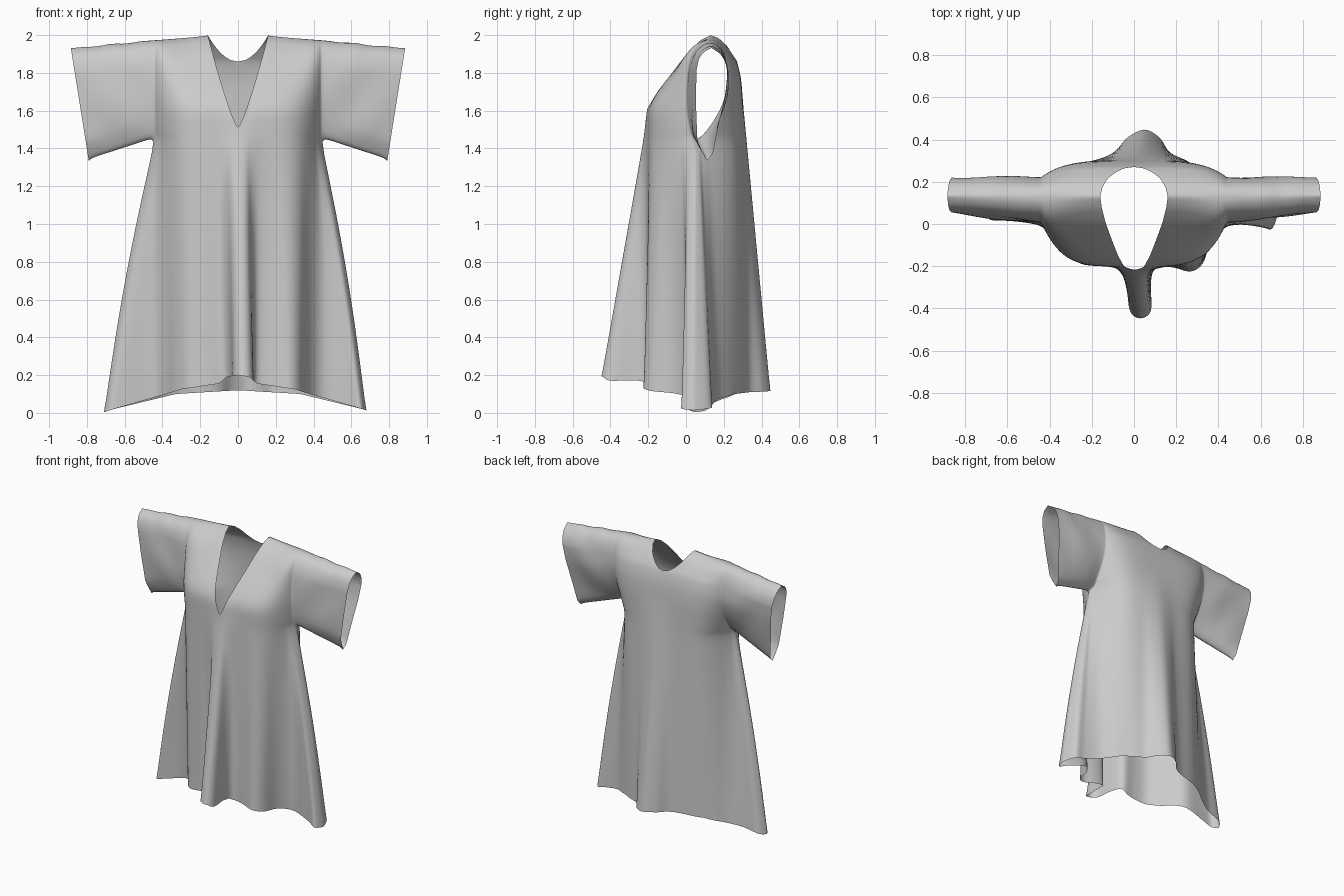
import bpy, bmesh, math
from mathutils import Vector

if "Cube" in bpy.data.objects:
    bpy.data.objects.remove(bpy.data.objects["Cube"])

CHEST, ARM, YS = 1.45, 0.44, 0.13       # underarm height, armhole x, shoulder line y
COLS = 56                               # columns per half panel

# hem outlines (x, y), left to right, with the hanging folds
FRONT = [(-.71, .06), (-.68, .02), (-.6, .02), (-.46, .025), (-.385, -.03), (-.33, -.12),
         (-.26, -.185), (-.16, -.2), (-.07, -.2), (-.035, -.28), (-.02, -.41),
         (.03, -.447), (.08, -.41), (.08, -.28), (.10, -.21), (.18, -.205), (.27, -.225),
         (.33, -.18), (.37, -.06), (.45, .015), (.58, .0), (.65, -.025), (.68, .04)]
BACK = [(-.71, .06), (-.67, .11), (-.56, .13), (-.46, .18), (-.38, .235), (-.28, .28),
        (-.16, .31), (-.09, .345), (-.03, .41), (.05, .447), (.12, .41), (.17, .34),
        (.25, .30), (.35, .24), (.45, .17), (.56, .14), (.64, .13), (.68, .04)]


def spline(pts, t):
    """Catmull-Rom through pts, t in 0..1"""
    n = len(pts) - 1
    i = min(int(t * n), n - 1)
    f = t * n - i
    a, b, c, d = (Vector(pts[min(max(j, 0), n)]) for j in (i - 1, i, i + 1, i + 2))
    return 0.5 * (2 * b + (c - a) * f + (2 * a - 5 * b + 4 * c - d) * f * f
                  + (3 * b - a - 3 * c + d) * f ** 3)


def ramp(pts, v):
    """piecewise-linear lookup"""
    for (a, p), (b, q) in zip(pts, pts[1:]):
        if v <= b:
            return p + (q - p) * (v - a) / (b - a)
    return pts[-1][1]


def chest_x(u, front, s=0):
    """chest position of a column, keeping the folds vertical"""
    a = ramp([(0, 0), (.18, .07), (.27, .11), (.36, .18), (.45, .255), (.545, .32),
              (.64, .37), (.75, .41), (1, ARM)], abs(u))
    b = ramp([(0, 0), (.18, .1), (.3, .18), (.41, .28), (.53, .36), (.65, .41), (.77, .43), (1, ARM)], abs(u))
    return a if front else b + (a - b) * s


def chest_y(x, front, s=0):
    k = (abs(x) / ARM) ** 5
    rise = max(0, 1 - s / .38)
    if front:
        return -.2 + .25 * k - .025 * rise * math.exp(-((x - .02) / .1) ** 2)
    return .3 - .25 * k + .02 * rise * math.exp(-((x - .04) / .13) ** 2)


def skirt(u, w, front):
    """hem (w=0) to chest (w=1)"""
    h = spline(FRONT if front else BACK, (u + 1) / 2)
    hz = ramp([(0, .2), (.06, .19), (.1, .155), (.3, .125), (.38, .1), (.66, .02), (.72, .0)]
              if front else [(0, .12), (.33, .1), (.66, .02), (.72, .0)], abs(h.x))
    x = math.copysign(chest_x(u, front), u)
    bow = .02 * math.sin(math.pi * w) * abs(u) ** 3 * math.copysign(1, u)
    y = chest_y(x, front)
    return Vector((h.x + (x - h.x) * w + bow, h.y + (y - h.y) * w, hz + (CHEST - hz) * w))


def yoke(u, side, s, front):
    """chest (s=0) to shoulder line (s=1), with the neck opening"""
    v0, p = (.11, .8) if front else (.745, .5)
    neck = .16 * (max(0, s - v0) / (1 - v0)) ** p
    ax = neck + (ARM - neck) * chest_x(u, front, s) / ARM
    k = (ax / ARM) ** 5
    # the armhole opens quickly in front and behind
    lens = math.sqrt(min(1, s * 3))
    base = chest_y(side * ax, front, s)
    base += -.045 * lens * k if front else .175 * (.5 * lens + .5 * min(1, s / .55)) * k
    f = ramp([(0, 1), (.3, 1), (.45, .86), (.83, .37), (.95, .16), (1, 0)] if front
             else [(0, 1), (.4, 1), (.6, .95), (.75, .82), (.9, .5), (.97, .25), (1, 0)], s)
    f += (math.sqrt(max(0, 1 - s ** 6)) - f) * (ax / ARM) ** 5
    top = 2.0 - .025 * max(0, (ax - .16) / (ARM - .16)) ** .8
    return Vector((side * ax, YS + (base - YS) * f, CHEST + s * (top - CHEST)))


def cuff(side, s, front):
    """teardrop sleeve opening"""
    y = ramp([(0, .11), (.08, .085), (.18, .06), (.5, .053), (.8, .055), (.9, .068), (.96, .09), (1, .135)]
             if front else [(0, .11), (.06, .142), (.3, .17), (.6, .21), (.78, .22), (.88, .208),
                            (.95, .18), (1, .135)], s)
    return Vector((side * (.79 + .095 * s), y, 1.335 + .597 * s))


bm = bmesh.new()


def grid(rows):
    vs = [[bm.verts.new(p) for p in r] for r in rows]
    for a, b in zip(vs, vs[1:]):
        for i in range(len(a) - 1):
            bm.faces.new((a[i], a[i + 1], b[i + 1], b[i]))


S = [0, .02, .05, .08, .11, .14, .18, .23, .29, .35, .41, .47, .53, .59, .65, .7, .745,
     .76, .78, .81, .84, .87, .9, .93, .95, .97, .985, .995, 1]
for side in (-1, 1):
    us = [side * i / COLS for i in range(COLS + 1)]
    for front in (True, False):
        # skirt and yoke half panels
        grid([[skirt(u, w / 20, front) for u in us] for w in range(21)])
        grid([[yoke(u, side, s, front) for u in us] for s in S])
        # sleeve half, drooping between armhole and cuff
        rows = []
        for k in range(19):
            t = k / 18
            row = []
            for s in S:
                p = yoke(side, side, s, front).lerp(cuff(side, s, front), t)
                amp = math.sin(math.pi * t) * math.sin(math.pi * s)
                p.y += amp * (.008 * math.sin(7 * s - 6 * t + side) + (-.006 if front else .006))
                p.z += .005 * math.sin(math.pi * t) * math.sin(17 * t + side) * s
                row.append(p)
            rows.append(row)
        grid(rows)

# weld panels along centre, side, shoulder and armhole seams
bmesh.ops.remove_doubles(bm, verts=bm.verts, dist=.0004)
bmesh.ops.dissolve_degenerate(bm, edges=bm.edges, dist=.0001)
# soften the cloth while keeping open borders
inner = [v for v in bm.verts if not v.is_boundary]
for _ in range(4):
    bmesh.ops.smooth_vert(bm, verts=inner, factor=.5, use_axis_x=True, use_axis_y=True, use_axis_z=True)
bmesh.ops.recalc_face_normals(bm, faces=bm.faces)
for f in bm.faces:
    f.smooth = True
mesh = bpy.data.meshes.new("tunic")
bm.to_mesh(mesh)
bm.free()
tunic = bpy.data.objects.new("tunic", mesh)
bpy.context.collection.objects.link(tunic)
